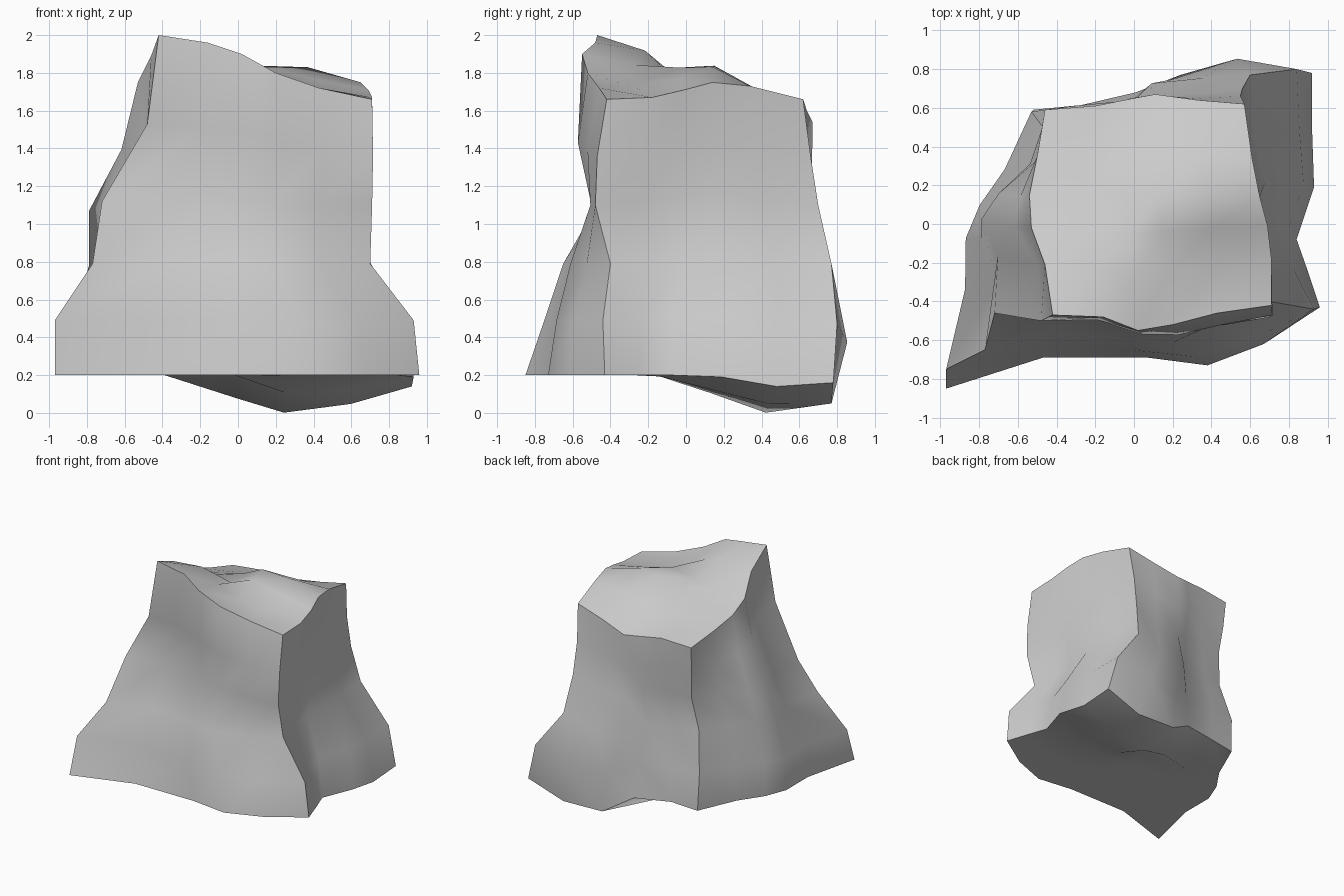
import bpy, bmesh, math
from mathutils import Vector

if "Cube" in bpy.data.objects:
    bpy.data.objects.remove(bpy.data.objects["Cube"])

N = 5  # segments along every side of the boulder's six faces

# The eight corners of the distorted block: (F)ront/(B)ack, (L)eft/(R)ight, 0 bottom / 1 top
C = {"FL0": (-.97, -.85, .2), "FR0": (.96, -.43, .2), "BL0": (-.52, .59, .2), "BR0": (.92, .78, .16),
     "FL1": (-.42, -.47, 2.0), "FR1": (.71, -.42, 1.66), "BL1": (-.46, .59, 1.55), "BR1": (.57, .62, 1.66)}

EDGES = {}


def ridge(a, b, *mid):
    """Store a broken edge between two corners, in both directions."""
    pts = [Vector(p) for p in (C[a], *mid, C[b])]
    EDGES[a, b], EDGES[b, a] = pts, pts[::-1]


# Top rim
ridge("FL1", "FR1", (-.16, -.48, 1.96), (.02, -.55, 1.90), (.20, -.52, 1.80), (.43, -.46, 1.72))
ridge("FR1", "BR1", (.71, -.18, 1.67), (.69, -.01, 1.71), (.65, .14, 1.75), (.61, .34, 1.73))
ridge("FL1", "BL1", (-.46, -.21, 1.89), (-.53, -.02, 1.75), (-.54, .15, 1.68), (-.50, .35, 1.61))
ridge("BL1", "BR1", (-.20, .61, 1.57), (0, .65, 1.55), (.11, .67, 1.54), (.33, .64, 1.60))
# Bottom rim
ridge("FL0", "FR0", (-.47, -.69, .2), (.07, -.69, .2), (.38, -.73, .2), (.67, -.62, .2))
ridge("FR0", "BR0", (.90, -.25, .2), (.84, -.08, .2), (.93, .19, .19), (.92, .48, .14))
ridge("FL0", "BL0", (-.86, -.39, .2), (-.86, -.10, .2), (-.79, .08, .2), (-.66, .27, .2))
ridge("BL0", "BR0", (-.29, .61, .22), (.01, .68, .20), (.24, .77, .06), (.60, .77, .05))
# Upright corners
ridge("FL0", "FL1", (-.97, -.75, .49), (-.77, -.65, .79), (-.72, -.46, 1.12), (-.48, -.50, 1.53))
ridge("FR0", "FR1", (.93, -.44, .49), (.70, -.40, .79), (.71, -.48, 1.10), (.715, -.47, 1.36))
ridge("BL0", "BL1", (-.53, .58, .50), (-.47, .50, .83), (-.43, .54, 1.10), (-.45, .57, 1.33))
ridge("BR0", "BR1", (.84, .80, .47), (.60, .77, .79), (.56, .70, 1.10), (.55, .66, 1.36))

bm = bmesh.new()


def patch(a, b, c, d, axis=0, bumps={}):
    """Fill the four ridges a-b, c-d, a-c, b-d with a grid; bumps push points along an axis."""
    low, high, left, right = EDGES[a, b], EDGES[c, d], EDGES[a, c], EDGES[b, d]
    grid = []
    for j in range(N + 1):
        row, v = [], j / N
        for i in range(N + 1):
            u = i / N
            p = low[i].lerp(high[i], v) + left[j].lerp(right[j], u)
            p -= low[0].lerp(low[N], u).lerp(high[0].lerp(high[N], u), v)
            p[axis] += bumps.get((i, j), 0)
            row.append(bm.verts.new(p))
        grid.append(row)
    for j in range(N):
        for i in range(N):
            bm.faces.new((grid[j][i], grid[j][i + 1], grid[j + 1][i + 1], grid[j + 1][i]))


# Six faces with their hollows and swellings
patch("FL0", "FR0", "FL1", "FR1", 1, {(1, 3): .03, (2, 3): .07, (3, 3): .07, (4, 3): .03})
patch("BL0", "BR0", "BL1", "BR1", 1, {(4, 1): .07, (4, 2): .01, (2, 2): -.05, (2, 3): -.04, (3, 3): -.04,
                                      (2, 1): -.05, (3, 1): -.03, (3, 4): -.02, (4, 4): -.02, (4, 3): -.02})
patch("FL0", "BL0", "FL1", "BL1", 0, {(2, 3): -.10, (2, 2): -.06, (2, 4): -.06, (3, 3): -.06,
                                      (3, 4): -.03, (1, 3): -.03, (3, 2): -.03})
patch("FR0", "BR0", "FR1", "BR1", 0, {(1, 1): -.05, (2, 1): -.03, (2, 2): .04, (3, 2): .03,
                                      (2, 3): .02, (3, 3): .02})
patch("FL1", "FR1", "BL1", "BR1", 2, {(3, 2): .13, (3, 3): .16, (4, 3): .12, (2, 2): .03, (2, 3): .07,
                                      (1, 1): .05, (4, 2): .07, (3, 4): .06, (4, 4): .05, (2, 1): .02})
patch("FL0", "FR0", "BL0", "BR0", 2, {(3, 4): -.07, (3, 3): -.02, (2, 4): -.11, (4, 4): -.01, (3, 1): .03,
                                      (4, 1): .03, (3, 2): .04, (4, 2): .04, (1, 4): .03})

# Weld the faces into one solid block
bmesh.ops.remove_doubles(bm, verts=bm.verts, dist=.001)
bmesh.ops.recalc_face_normals(bm, faces=bm.faces)
mesh = bpy.data.meshes.new("boulder")
bm.to_mesh(mesh)
bm.free()
boulder = bpy.data.objects.new("boulder", mesh)
bpy.context.collection.objects.link(boulder)
bpy.context.view_layer.objects.active = boulder
boulder.select_set(True)
bpy.ops.object.shade_smooth_by_angle(angle=math.radians(45))
